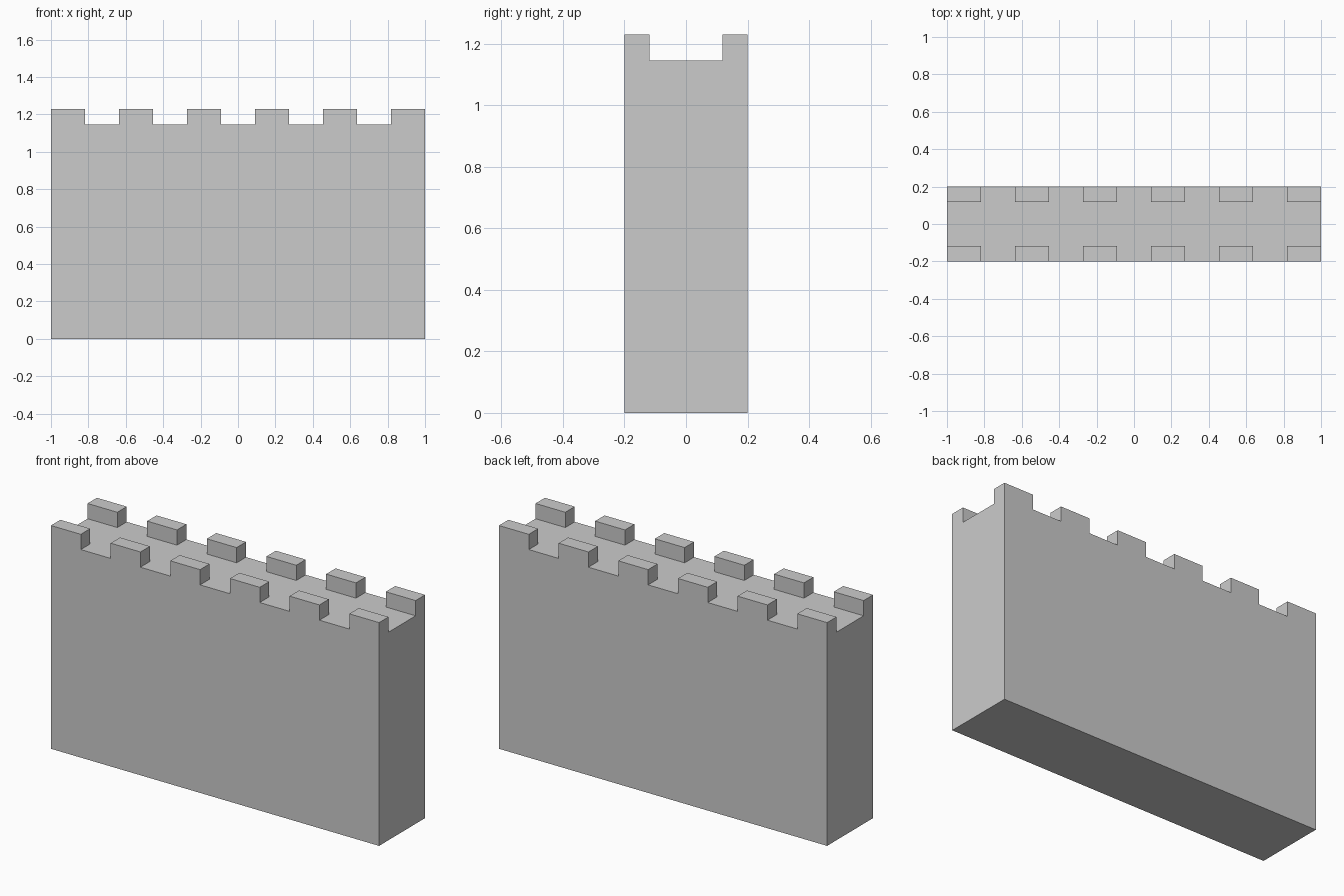
import bpy, bmesh, math
from mathutils import Matrix

if "Cube" in bpy.data.objects:
    bpy.data.objects.remove(bpy.data.objects["Cube"])

LENGTH, DEPTH, WALK_Z, TOP_Z = 2.0, 0.4, 1.146, 1.23
PARAPET = 0.082          # thickness of the parapet teeth
SEGMENTS = 11            # alternating tooth / gap along the wall
STEP = LENGTH / SEGMENTS

bm = bmesh.new()

# Solid wall block
bmesh.ops.create_cube(bm, size=1, matrix=Matrix.Translation((0, 0, WALK_Z / 2))
                      @ Matrix.Diagonal((LENGTH, DEPTH, WALK_Z, 1)))


def slice_block(co, normal):
    geom = bm.verts[:] + bm.edges[:] + bm.faces[:]
    bmesh.ops.bisect_plane(bm, geom=geom, plane_co=co, plane_no=normal)


# Divide the walkway into teeth, gaps and the central path
for i in range(1, SEGMENTS):
    slice_block((-LENGTH / 2 + i * STEP, 0, 0), (1, 0, 0))
for side in (-1, 1):
    slice_block((0, side * (DEPTH / 2 - PARAPET), 0), (0, 1, 0))

# Raise every second outer cell into a battlement tooth
teeth = []
for f in bm.faces:
    c = f.calc_center_median()
    column = math.floor((c.x + LENGTH / 2) / STEP)
    if f.normal.z > 0.9 and abs(c.y) > DEPTH / 2 - PARAPET and column % 2 == 0:
        teeth.append(f)
raised = bmesh.ops.extrude_face_region(bm, geom=teeth)["geom"]
bmesh.ops.translate(bm, vec=(0, 0, TOP_Z - WALK_Z),
                    verts=[v for v in raised if isinstance(v, bmesh.types.BMVert)])

# Merge coplanar faces into clean flat sides
bmesh.ops.dissolve_limit(bm, angle_limit=math.radians(1), verts=bm.verts[:], edges=bm.edges[:])
bmesh.ops.recalc_face_normals(bm, faces=bm.faces[:])

mesh = bpy.data.meshes.new("castle_wall")
bm.to_mesh(mesh)
bm.free()
bpy.context.collection.objects.link(bpy.data.objects.new("castle_wall", mesh))
